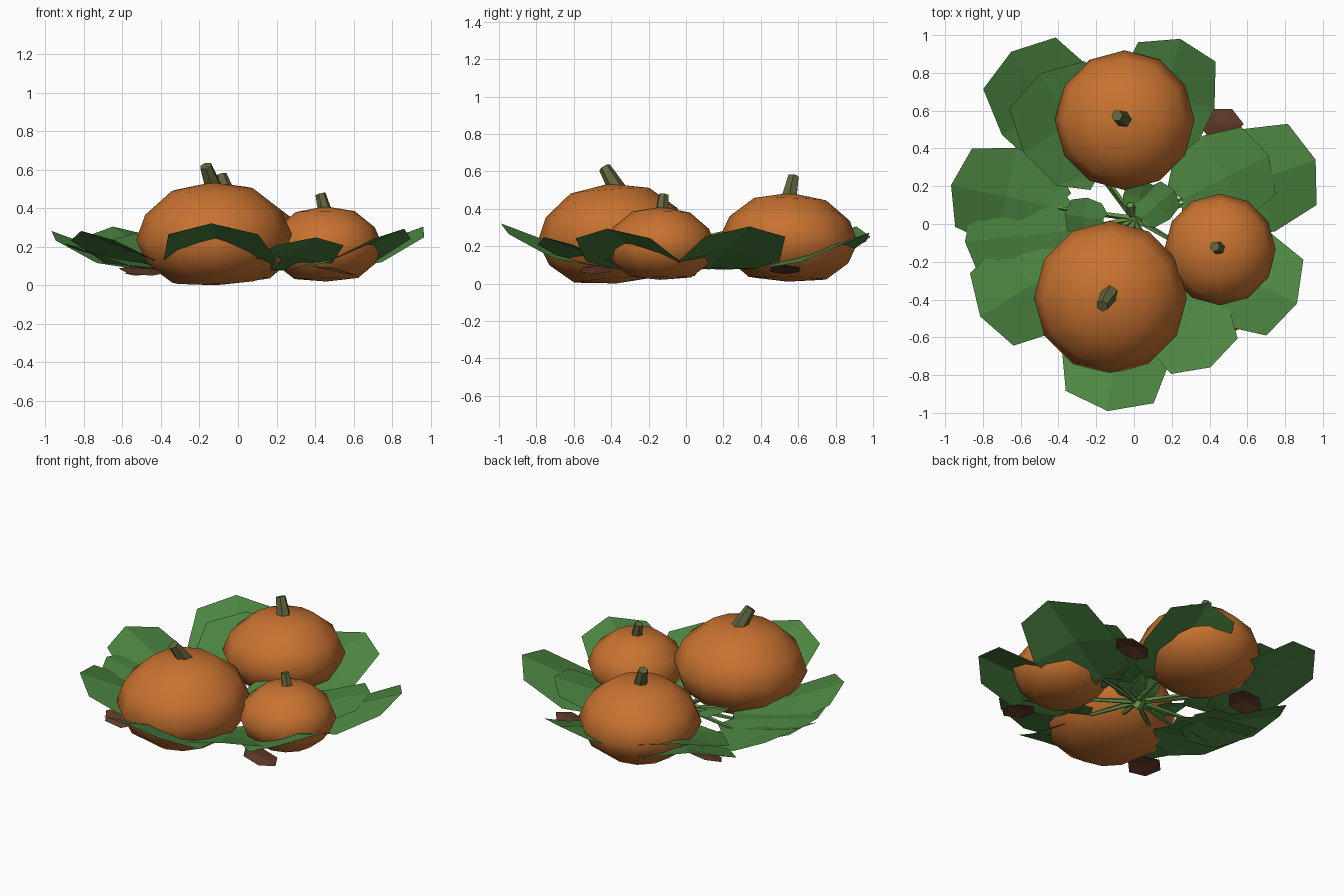
import bpy, math
from math import cos, sin, pi, radians
from mathutils import Vector, Matrix

if "Cube" in bpy.data.objects:
    bpy.data.objects.remove(bpy.data.objects["Cube"])


def material(name, rgb):
    m = bpy.data.materials.new(name)
    m.diffuse_color = (*rgb, 1)
    m.use_nodes = True
    m.node_tree.nodes["Principled BSDF"].inputs["Base Color"].default_value = m.diffuse_color
    return m


ORANGE = material("pumpkin_orange", (0.58, 0.17, 0.03))
STEM = material("stem_olive", (0.12, 0.13, 0.045))
GREEN = material("leaf_green", (0.075, 0.24, 0.055))
VINE = material("vine_green", (0.12, 0.27, 0.06))
BROWN = material("dry_leaf", (0.11, 0.04, 0.02))


def add(name, verts, faces, mat, smooth=False):
    me = bpy.data.meshes.new(name)
    me.from_pydata([tuple(v) for v in verts], [], faces)
    me.materials.append(mat)
    me.polygons.foreach_set("use_smooth", [smooth] * len(faces))
    ob = bpy.data.objects.new(name, me)
    bpy.context.collection.objects.link(ob)
    return ob


def tube(name, a, b, r0, r1, n, mat):
    """Tapered straight prism from a to b."""
    a, b = Vector(a), Vector(b)
    q = (b - a).to_track_quat('Z', 'Y')
    ring = [Vector((cos(2 * pi * i / n), sin(2 * pi * i / n), 0)) for i in range(n)]
    verts = [a + q @ (v * r0) for v in ring] + [b + q @ (v * r1) for v in ring]
    faces = [(i, (i + 1) % n, n + (i + 1) % n, n + i) for i in range(n)]
    faces += [tuple(range(n - 1, -1, -1)), tuple(range(n, 2 * n))]
    return add(name, verts, faces, mat)


# pumpkin profile: (radius, height) fractions
PROFILE = [(0.56, 0.04), (0.87, 0.23), (1.0, 0.47), (0.87, 0.71), (0.52, 0.93)]


def pumpkin(name, x, y, z0, r, h, tilt_x, tilt_y, n=12):
    rot = Matrix.Rotation(radians(tilt_x), 3, 'X') @ Matrix.Rotation(radians(tilt_y), 3, 'Y')
    verts = [Vector((0, 0, -0.5 * h))]
    for pr, pz in PROFILE:
        verts += [Vector((r * pr * cos(2 * pi * i / n), r * pr * sin(2 * pi * i / n), (pz - 0.5) * h))
                  for i in range(n)]
    verts.append(Vector((0, 0, 0.5 * h)))
    verts = [rot @ v + Vector((x, y, z0 + h / 2)) for v in verts]
    top = len(verts) - 1
    faces = []
    for i in range(n):
        j = (i + 1) % n
        faces.append((0, 1 + j, 1 + i))
        for k in range(len(PROFILE) - 1):
            a, b = 1 + k * n, 1 + (k + 1) * n
            faces.append((a + i, a + j, b + j, b + i))
        faces.append((top - n + i, top - n + j, top))
    add(name, verts, faces, ORANGE, True)


pumpkin("large_pumpkin", -0.125, -0.39, 0.0, 0.405, 0.535, 4, -2)
pumpkin("back_pumpkin", -0.05, 0.55, 0.01, 0.37, 0.475, -2, -2)
pumpkin("small_pumpkin", 0.455, -0.135, 0.02, 0.295, 0.39, -1, -1)

# pumpkin stems
tube("large_stem", (-0.125, -0.365, 0.5), (-0.168, -0.435, 0.62), 0.048, 0.033, 6, STEM)
tube("back_stem", (-0.05, 0.55, 0.45), (-0.09, 0.575, 0.575), 0.046, 0.031, 6, STEM)
tube("small_stem", (0.455, -0.13, 0.37), (0.428, -0.12, 0.475), 0.038, 0.027, 6, STEM)

# half leaf: (distance back from tip, half width, height); rib: centre line
HALF = [(0.075, 0.235, 0.25), (0.33, 0.295, 0.12), (0.58, 0.24, 0.08), (0.70, 0.10, 0.075)]
RIB = [(0.0, 0.305), (0.33, 0.185), (0.64, 0.085)]


def leaf(name, heading, tip, width=1.0, length=1.0, lift=1.0, dz=0.0, mat=GREEN):
    a = radians(heading)

    def P(t, s, z):
        t = tip - t * length
        s *= width
        return (t * cos(a) - s * sin(a), t * sin(a) + s * cos(a), 0.08 + (z - 0.08) * lift + dz)

    verts = [P(t, 0, z) for t, z in RIB]
    verts += [P(t, s, z) for t, s, z in HALF] + [P(t, -s, z) for t, s, z in HALF]
    faces = [(0, 3, 4, 1), (1, 4, 5, 2), (2, 5, 6), (0, 1, 8, 7), (1, 2, 9, 8), (2, 10, 9)]
    add(name, verts, faces, mat)
    # petiole running to the middle of the plant
    if tip > 0.5:
        tube(name + "_petiole", (0.0, 0.03, 0.1), P(*[RIB[2][0], 0, RIB[2][1]]), 0.018, 0.01, 5, VINE)


# heading, tip radius, width, length, lift, z offset
LEAVES = [(125.5, 1.12, 1, 1, 1, 0), (122, 0.94, 1, 0.95, 0.8, 0.02),
          (168, 0.99, 0.9, 0.9, 0.9, 0), (186, 0.90, 0.95, 0.9, 0.6, 0.0),
          (211, 0.95, 0.95, 0.95, 0.9, 0), (262, 1.0, 1, 1, 1.03, 0.01),
          (-62, 0.86, 0.85, 0.9, 0.75, 0), (-26, 0.96, 0.95, 0.95, 0.95, 0),
          (19.5, 1.02, 0.97, 1, 1, 0), (27, 0.80, 0.85, 0.8, 0.6, 0.02),
          (76, 1.01, 0.9, 0.95, 0.85, 0)]
for k, (hd, tip, w, l, lift, dz) in enumerate(LEAVES):
    leaf(f"leaf_{k + 1}", hd, tip, w, l, lift, dz)

# small inner leaves around the crown
for k, (hd, tip, w, l, dz) in enumerate([(40, 0.28, 0.35, 0.36, 0.05), (172, 0.37, 0.35, 0.32, 0.04),
                                         (78, 0.24, 0.3, 0.3, 0.03)]):
    leaf(f"crown_leaf_{k + 1}", hd, tip, w, l, 0.35, dz)
tube("crown", (0, 0.02, 0.06), (-0.02, 0.1, 0.15), 0.035, 0.02, 6, VINE)

# dry leaves under the four corners
for k, (x, y) in enumerate([(0.46, 0.53), (-0.47, 0.47), (-0.5, -0.5), (0.5, -0.48)]):
    ring = [(x + 0.12 * cos(i * pi / 3 + k), y + 0.09 * sin(i * pi / 3 + k), 0.075 + 0.025 * cos(i * pi / 3))
            for i in range(6)]
    add(f"dry_leaf_{k + 1}", ring + [(x, y, 0.09)], [(i, (i + 1) % 6, 6) for i in range(6)], BROWN)
